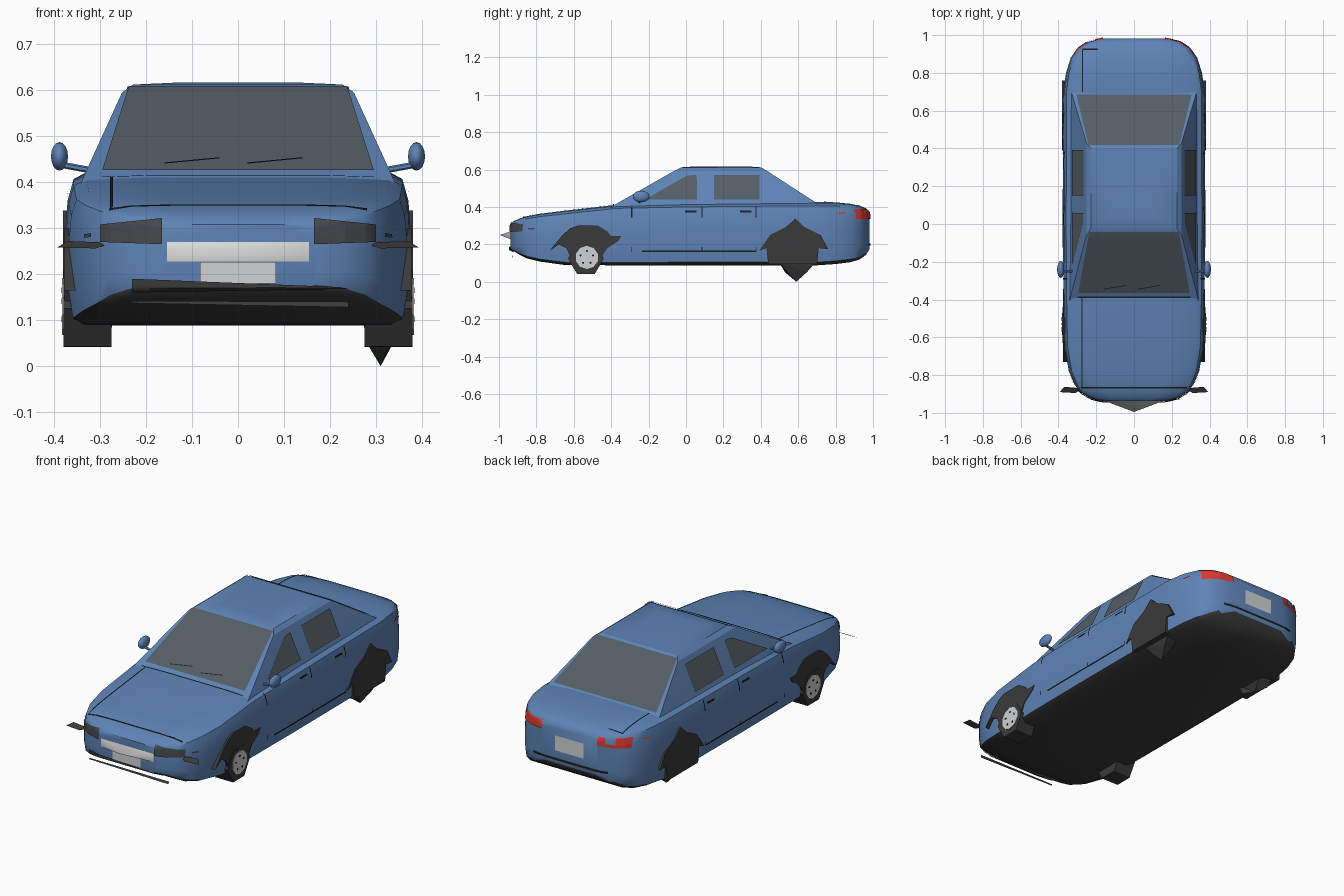
import bpy, bmesh, math
from mathutils import Vector
from mathutils.bvhtree import BVHTree

if "Cube" in bpy.data.objects:
    bpy.data.objects.remove(bpy.data.objects["Cube"])


def material(name, *rgb):
    m = bpy.data.materials.new(name)
    m.use_nodes = True
    m.diffuse_color = (*rgb, 1)
    m.node_tree.nodes["Principled BSDF"].inputs["Base Color"].default_value = (*rgb, 1)
    return m


blue = material("blue paint", 0.112, 0.23, 0.47)
charcoal = material("charcoal", 0.042, 0.042, 0.043)
black = material("seam black", 0.012, 0.012, 0.012)
glass = material("grey glass", 0.09, 0.11, 0.132)
lamp = material("lamp grey", 0.06, 0.066, 0.073)
silver = material("silver", 0.75, 0.75, 0.75)
plate = material("plate grey", 0.64, 0.65, 0.66)
red = material("tail red", 0.7, 0.04, 0.03)


def finish(name, bm, *mats, smooth=None):
    bmesh.ops.recalc_face_normals(bm, faces=bm.faces)
    me = bpy.data.meshes.new(name)
    bm.to_mesh(me)
    ob = bpy.data.objects.new(name, me)
    bpy.context.collection.objects.link(ob)
    for m in mats:
        me.materials.append(m)
    if smooth:
        bpy.ops.object.select_all(action='DESELECT')
        ob.select_set(True)
        bpy.context.view_layer.objects.active = ob
        bpy.ops.object.shade_smooth_by_angle(angle=math.radians(smooth))


def loft(rings):
    bm = bmesh.new()
    loops = [[bm.verts.new(p) for p in ring] for ring in rings]
    n = len(loops[0])
    for a, b in zip(loops, loops[1:]):
        for i in range(n):
            bm.faces.new((a[i], a[(i + 1) % n], b[(i + 1) % n], b[i]))
    bm.faces.new(loops[0])
    bm.faces.new(loops[-1])
    bmesh.ops.recalc_face_normals(bm, faces=bm.faces)
    bm.normal_update()
    return bm


# Lower body: y, half width, bottom, top
stations = [
    (-.937, .17, .17, .308), (-.92, .235, .162, .325), (-.89, .285, .145, .338),
    (-.85, .315, .125, .351), (-.78, .345, .108, .364), (-.65, .368, .09, .38),
    (-.37, .374, .088, .412), (0, .376, .088, .42), (.7, .374, .088, .427),
    (.8, .36, .095, .425), (.88, .335, .105, .417), (.93, .3, .12, .406),
    (.963, .25, .145, .393), (.982, .17, .175, .37)]
profile = [(.9, 0), (.975, .05), (1, .25), (1, .6), (.985, .82), (.955, .94), (.88, .985), (.5, 1)]


def section(y, w, low, top):
    half = [(u * w, y, low + v * (top - low)) for u, v in profile]
    return half + [(-x, y, z) for x, y, z in reversed(half)]


bm = loft([section(*s) for s in stations])
for f in bm.faces:
    f.material_index = int(f.normal.z < -.4 and f.calc_center_median().z < .2)
body_tree = BVHTree.FromBMesh(bm)
finish("lower_body", bm, blue, charcoal, smooth=40)

# Cabin: z, half width, front y, rear y
levels = [(.39, .344, -.42, .75), (.42, .332, -.367, .70), (.595, .252, -.06, .43),
          (.612, .228, -.025, .4), (.617, .12, .05, .33)]
bm = loft([[(-w, f, z), (w, f, z), (w, r, z), (-w, r, z)] for z, w, f, r in levels])
cabin_tree = BVHTree.FromBMesh(bm)
finish("cabin", bm, blue, smooth=25)


def skin(name, tree, side, corners, mat, lift=.005, n=12):
    """Lay a four-cornered thin patch on a surface, seen from one side."""
    axis = "xyz".index(side[0])
    sign = 1 if side[1] == "+" else -1
    ray = Vector([0, 0, 0])
    ray[axis] = -sign
    a, b, c, d = [Vector(p) for p in corners]
    bm = bmesh.new()
    grid = []
    for i in range(n + 1):
        row = []
        for j in range(n + 1):
            q = a.lerp(b, i / n).lerp(d.lerp(c, i / n), j / n)
            p = list(q)
            p.insert(axis, sign * 2)
            hit = tree.ray_cast(Vector(p), ray)[0] or tree.find_nearest(Vector(p))[0]
            row.append(bm.verts.new(hit - ray * lift))
        grid.append(row)
    for r, s in zip(grid, grid[1:]):
        for j in range(n):
            bm.faces.new((r[j], s[j], s[j + 1], r[j + 1]))
    finish(name, bm, mat)


def box(a, c, b, d):
    return [(a, b), (c, b), (c, d), (a, d)]


def line(p, q, t=.004):
    p, q = Vector(p), Vector(q)
    o = (q - p).orthogonal().normalized() * t
    return [p - o, q - o, q + o, p + o]


# Windscreens
skin("windscreen", cabin_tree, "z+", [(-.295, -.364), (.295, -.364), (.237, -.042), (-.237, -.042)], glass)
skin("rear_window", cabin_tree, "z+", [(-.305, .685), (.305, .685), (.24, .417), (-.24, .417)], glass)
for k, x in enumerate((-.16, .02)):
    skin(f"wiper_{k}", cabin_tree, "z+", line((x, -.345), (x + .12, -.325), .002), black, .009)

# Side windows, door seams, handles, sill line
windows = {"front": [(-.22, .44), (.06, .44), (.057, .572), (.005, .568)],
           "rear": box(.15, .392, .44, .572)}
for side, word in (("x+", "left"), ("x-", "right")):
    for k, quad in windows.items():
        skin(f"{word}_{k}_window", cabin_tree, side, quad, glass, .006)
    for k, y in enumerate((-.29, .085, .375)):
        skin(f"{word}_door_seam_{k}", body_tree, side, line((y, .345), (y, .4), .003), black)
        skin(f"{word}_door_foot_{k}", body_tree, side, line((y, .16), (y, .185), .002), black)
    for k, y in enumerate((-.005, .29)):
        skin(f"{word}_handle_{k}", body_tree, side, line((y, .375), (y + .06, .375), .005), black)
    skin(f"{word}_sill_line", body_tree, side, line((-.235, .163), (.375, .163)), black)
    skin(f"{word}_front_marker", body_tree, side, line((-.845, .285), (-.81, .283)), lamp)
    skin(f"{word}_rear_marker", body_tree, side, line((.815, .365), (.85, .37)), red)

# Bonnet and boot seams
skin("cowl_seam", body_tree, "z+", line((-.3, -.388), (.3, -.388)), black)
skin("bonnet_front_seam", body_tree, "z+", line((-.28, -.868), (.28, -.868)), black)
skin("bonnet_side_seam", body_tree, "z+", line((-.275, -.865), (-.275, -.39), .003), black)
skin("boot_side_seam", body_tree, "z+", line((-.272, .7), (-.272, .925), .003), black)
skin("boot_rear_seam", body_tree, "z+", line((-.272, .925), (-.19, .925), .003), black)

# Headlamps, tail lamps, plates, bumper bars
for s, word in ((1, "left"), (-1, "right")):
    skin(f"{word}_headlamp", body_tree, "y-", [(s * .165, .265), (s * .3, .27), (s * .3, .308), (s * .165, .322)], lamp, .007)
skin("left_tail_lamp", body_tree, "y+", [(.165, .34), (.315, .335), (.312, .39), (.165, .382)], red)
for k, (x0, x1, top) in enumerate(((-.315, -.255, .388), (-.255, -.205, .352), (-.205, -.165, .382))):
    skin(f"right_tail_lamp_{k}", body_tree, "y+", box(x0, x1, .336, top), red)
skin("front_plate", body_tree, "y-", box(-.083, .083, .18, .226), plate)
skin("rear_plate", body_tree, "y+", box(-.085, .085, .245, .325), plate)
skin("front_upper_bar", body_tree, "y-", [(-.23, .16), (.24, .168), (.22, .172), (-.23, .19)], charcoal, .009)
skin("rear_bumper_line", body_tree, "y+", line((-.22, .2), (.22, .2), .006), black)


def solid(name, verts, faces, mat, smooth=None):
    bm = bmesh.new()
    vs = [bm.verts.new(v) for v in verts]
    for f in faces:
        bm.faces.new([vs[i] for i in f])
    finish(name, bm, mat, smooth=smooth)


# Pointed nose piece
base = [(x, -.932, z) for x, z in ((-.168, .225), (.168, .225), (.168, .272), (-.168, .272))]
solid("nose_wedge", base + [(0, -.995, .25)],
      [(0, 1, 4), (1, 2, 4), (2, 3, 4), (3, 0, 4)], silver, smooth=170)
solid("front_lip", [(-.23, -.93, .137), (.24, -.93, .128), (.24, -.925, .14), (-.23, -.925, .142)],
      [(0, 1, 2, 3)], charcoal)


def prism(name, outline, x0, x1, mat):
    finish(name, loft([[(x, y, z) for y, z in outline] for x in (x0, x1)]), mat)


def disc(cy, cz, r, n, wobble=0):
    return [(cy + math.sin(i * math.tau / n) * r * (1 + wobble * (i % 2)),
             cz + math.cos(i * math.tau / n) * r * (1 + wobble * (i % 2))) for i in range(n)]


# Wheel arches, wheels and mirrors on both sides
front_arch = [(-.73, .165), (-.66, .25), (-.62, .285), (-.58, .3), (-.47, .3), (-.42, .27), (-.4, .245),
              (-.345, .245), (-.36, .22), (-.42, .18), (-.46, .12), (-.6, .1), (-.64, .18), (-.68, .2)]
rear_arch = [(.39, .165), (.45, .25), (.53, .29), (.585, .338), (.63, .295), (.72, .25), (.76, .175),
             (.71, .18), (.7, .095), (.44, .095), (.43, .18)]
for s, word in ((1, "left"), (-1, "right")):
    prism(f"{word}_front_arch", front_arch, s * .3, s * .377, charcoal)
    prism(f"{word}_rear_arch", rear_arch, s * .3, s * .38, charcoal)
    prism(f"{word}_front_tyre", disc(-.535, .125, .083, 12, .15), s * .275, s * .379, charcoal)
    prism(f"{word}_front_hub", disc(-.53, .13, .062, 10), s * .37, s * .382, plate)
    for k, (y, z) in enumerate(disc(-.53, .13, .035, 5)):
        prism(f"{word}_hub_hole_{k}", disc(y, z, .006, 6), s * .378, s * .384, black)
    tip = 0 if s > 0 else .045
    solid(f"{word}_rear_tyre",
          [(s * .27, .5, .11), (s * .35, .5, .1), (s * .35, .69, .1), (s * .27, .69, .11),
           (s * .31, .59, tip), (s * .28, .53, .05), (s * .34, .65, .055)],
          [(0, 1, 2, 3), (0, 1, 5), (1, 4, 5), (0, 5, 4), (0, 4, 3), (1, 2, 6), (1, 6, 4), (2, 3, 6), (3, 4, 6)], charcoal)
    # Loose corner flaps beside the bumper
    solid(f"{word}_corner_flap",
          [(s * .27, -.87, .268), (s * .31, -.895, .256), (s * .393, -.89, .258), (s * .37, -.862, .272)],
          [(0, 1, 2, 3)], charcoal)
    # Mirror head and stalk
    bm = bmesh.new()
    bmesh.ops.create_uvsphere(bm, u_segments=14, v_segments=8, radius=1)
    bmesh.ops.scale(bm, vec=(.019, .045, .031), verts=bm.verts)
    bmesh.ops.translate(bm, vec=(s * .388, -.24, .456), verts=bm.verts)
    finish(f"{word}_mirror", bm, blue, smooth=60)
    finish(f"{word}_mirror_stalk", loft([[(s * x, -.25 + a, z + b) for a, b in disc(0, 0, .007, 6)]
                                         for x, z in ((.315, .425), (.38, .437))]), blue)
